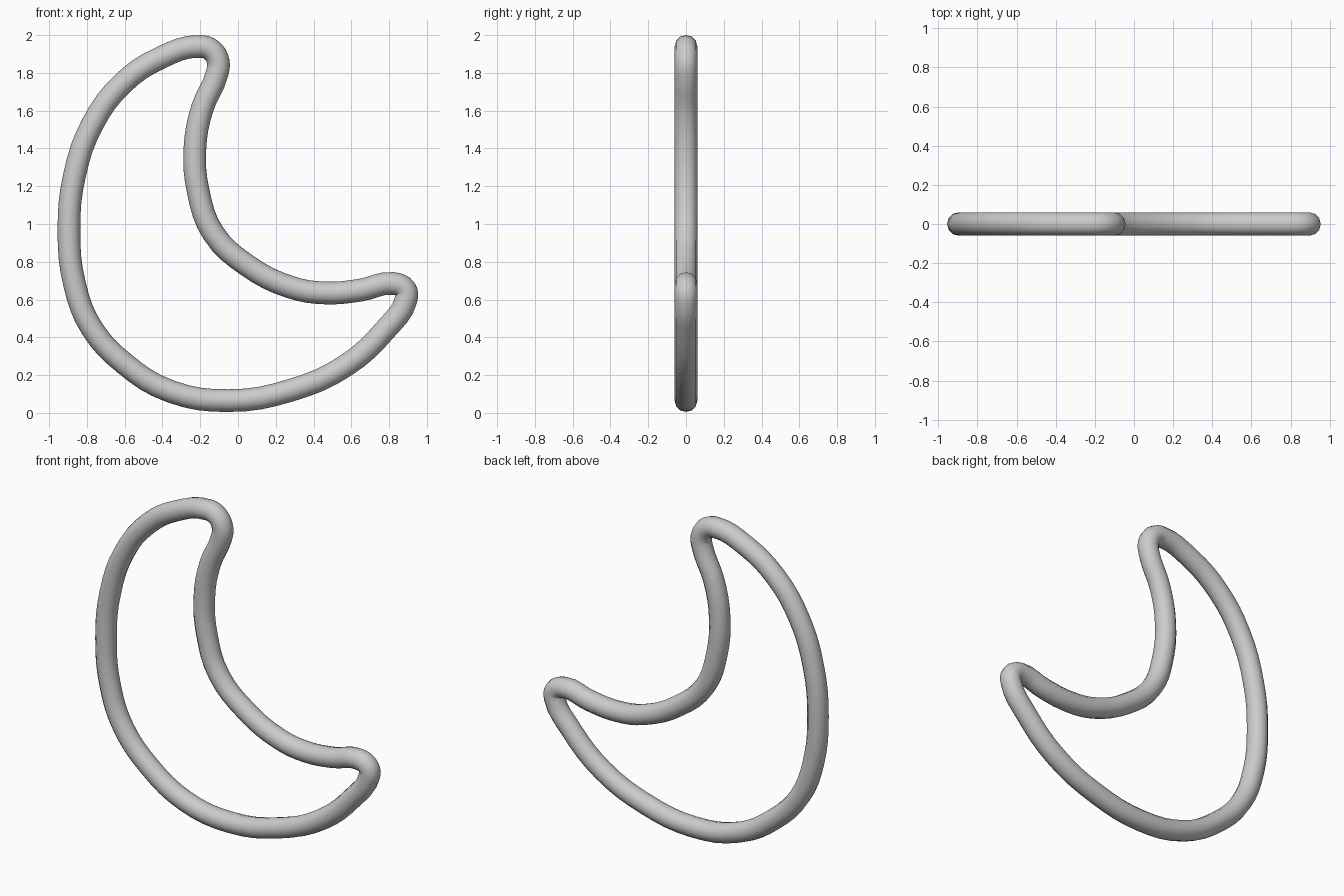
import bpy
import math

cube = bpy.data.objects.get("Cube")
if cube:
    bpy.data.objects.remove(cube, do_unlink=True)

TUBE_RADIUS = 0.06

# Centre line of the crescent as (x, z): outer arc, lower horn, inner arc, upper horn
PATH = [
    (-0.20, 1.94), (-0.41, 1.88), (-0.61, 1.745), (-0.77, 1.53),
    (-0.865, 1.26), (-0.895, 0.97), (-0.865, 0.68), (-0.775, 0.45),
    (-0.60, 0.26), (-0.36, 0.115), (-0.05, 0.065), (0.28, 0.12),
    (0.57, 0.25), (0.78, 0.44), (0.89, 0.60), (0.885, 0.655), (0.82, 0.685),
    (0.65, 0.65), (0.46, 0.635), (0.28, 0.665), (0.05, 0.78),
    (-0.13, 0.95), (-0.21, 1.17), (-0.228, 1.40), (-0.19, 1.61),
    (-0.11, 1.80), (-0.105, 1.86), (-0.14, 1.92),
]

# Plain grey finish
grey = bpy.data.materials.new("plain grey")
grey.use_nodes = True
colour = (0.6, 0.6, 0.6, 1.0)
grey.diffuse_color = colour
grey.node_tree.nodes["Principled BSDF"].inputs["Base Color"].default_value = colour

# Closed round tube swept along the crescent
curve = bpy.data.curves.new("crescent_ring", "CURVE")
curve.dimensions = "3D"
curve.resolution_u = 4
curve.bevel_depth = TUBE_RADIUS
curve.bevel_resolution = 4
spline = curve.splines.new("BEZIER")
spline.bezier_points.add(len(PATH) - 1)
for point, (x, z) in zip(spline.bezier_points, PATH):
    point.co = (x, 0, z)
    point.handle_left_type = point.handle_right_type = "AUTO"
spline.use_cyclic_u = True
curve.materials.append(grey)

ring = bpy.data.objects.new("crescent_ring", curve)
bpy.context.collection.objects.link(ring)

# Turn the sweep into a smooth-shaded mesh
bpy.ops.object.select_all(action="DESELECT")
ring.select_set(True)
bpy.context.view_layer.objects.active = ring
bpy.ops.object.convert(target="MESH")
bpy.ops.object.shade_smooth_by_angle(angle=math.radians(60))
